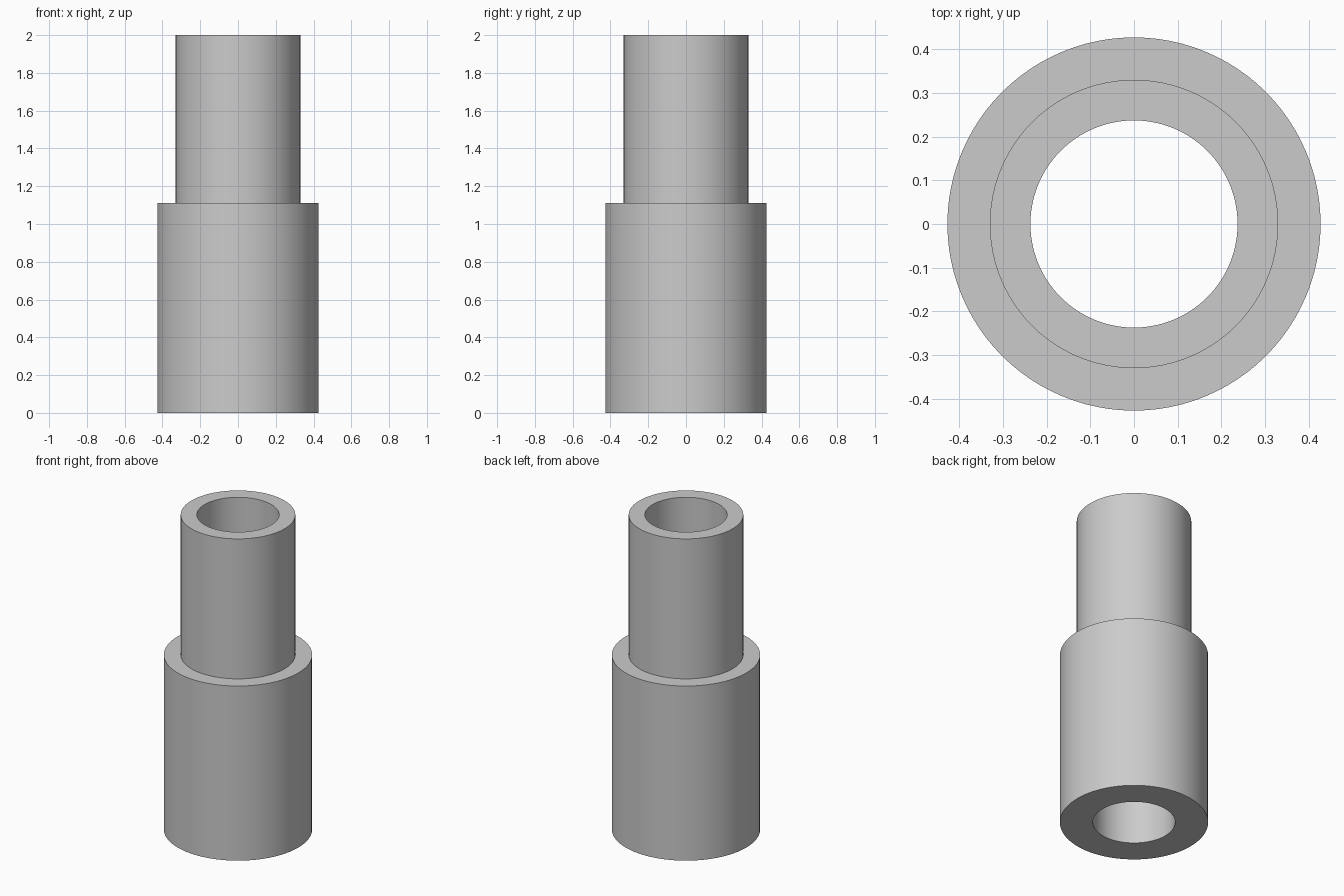
import bpy
import bmesh
from math import cos, sin, tau, radians

cube = bpy.data.objects.get("Cube")
if cube:
    bpy.data.objects.remove(cube, do_unlink=True)

SEGMENTS = 96
BORE, NECK, BODY = 0.237, 0.33, 0.427
SHOULDER, TOP = 1.11, 2.0

# Plain grey material
grey = bpy.data.materials.new("light_grey")
grey.use_nodes = True
colour = (0.6, 0.6, 0.6, 1)
grey.diffuse_color = colour
grey.node_tree.nodes["Principled BSDF"].inputs["Base Color"].default_value = colour


def lathe(name, profile):
    """Revolve a closed (radius, height) profile around z."""
    bm = bmesh.new()
    rings = [[bm.verts.new((r * cos(tau * i / SEGMENTS), r * sin(tau * i / SEGMENTS), z))
              for i in range(SEGMENTS)] for r, z in profile]
    for k, ring in enumerate(rings):
        above = rings[(k + 1) % len(rings)]
        for i in range(SEGMENTS):
            j = (i + 1) % SEGMENTS
            bm.faces.new((ring[i], ring[j], above[j], above[i]))
    bmesh.ops.recalc_face_normals(bm, faces=bm.faces)
    mesh = bpy.data.meshes.new(name)
    bm.to_mesh(mesh)
    bm.free()
    mesh.materials.append(grey)
    obj = bpy.data.objects.new(name, mesh)
    bpy.context.collection.objects.link(obj)
    return obj


# Stepped sleeve: wide body, narrow neck, straight bore right through
sleeve = lathe("stepped_sleeve", [
    (BORE, 0), (BODY, 0), (BODY, SHOULDER),
    (NECK, SHOULDER), (NECK, TOP), (BORE, TOP),
])

# Smooth walls with crisp rims
bpy.ops.object.select_all(action="DESELECT")
sleeve.select_set(True)
bpy.context.view_layer.objects.active = sleeve
bpy.ops.object.shade_smooth_by_angle(angle=radians(30))
